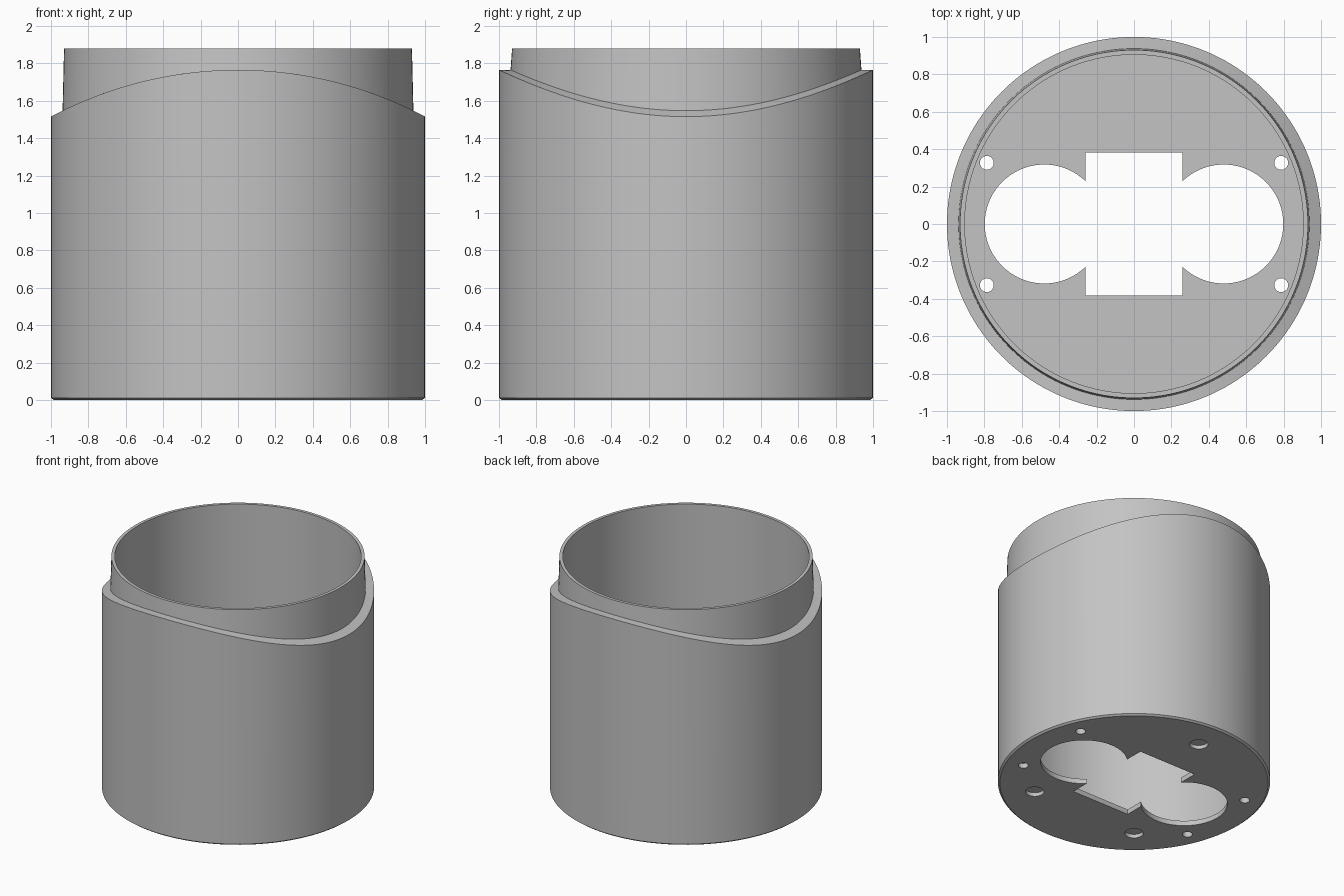
import bpy, bmesh, math

old = bpy.data.objects.get("Cube")
if old:
    bpy.data.objects.remove(old, do_unlink=True)

SEGMENTS = 160
FLOOR = 0.04

grey = bpy.data.materials.new("plain_grey")
grey.use_nodes = True
colour = (0.55, 0.55, 0.55, 1)
grey.diffuse_color = colour
grey.node_tree.nodes["Principled BSDF"].inputs["Base Color"].default_value = colour


def saddle(x):
    """Height of the shoulder: a cylindrical cut running along y."""
    radius = 2.125
    return 1.765 - radius + math.sqrt(radius ** 2 - x ** 2)


def flat(z):
    return lambda x: z


# Cup: outer shell, saddle shoulder, tapered collar, hollow inside and floor
profile = [(0.985, flat(0)), (1, flat(0.012)), (1, saddle), (0.938, saddle),
           (0.93, flat(1.88)), (0.905, flat(1.88)), (0.905, flat(FLOOR))]
bm = bmesh.new()
rings = []
for r, height in profile:
    ring = []
    for i in range(SEGMENTS):
        a = math.tau * i / SEGMENTS
        x = r * math.cos(a)
        ring.append(bm.verts.new((x, r * math.sin(a), height(x))))
    rings.append(ring)
for low, high in zip(rings, rings[1:]):
    for i in range(SEGMENTS):
        j = (i + 1) % SEGMENTS
        bm.faces.new((low[i], low[j], high[j], high[i]))
bm.faces.new(rings[0][::-1])
bm.faces.new(rings[-1])
bmesh.ops.recalc_face_normals(bm, faces=bm.faces)
mesh = bpy.data.meshes.new("cup_body")
bm.to_mesh(mesh)
bm.free()
mesh.materials.append(grey)
cup = bpy.data.objects.new("cup_body", mesh)
bpy.context.collection.objects.link(cup)


def cut(cutter):
    """Subtract a helper from the cup, then remove it."""
    cutter.hide_render = True
    cutter.data.materials.append(grey)
    mod = cup.modifiers.new("cut", 'BOOLEAN')
    mod.operation = 'DIFFERENCE'
    mod.solver = 'EXACT'
    mod.object = cutter
    bpy.ops.object.select_all(action='DESELECT')
    bpy.context.view_layer.objects.active = cup
    cup.select_set(True)
    bpy.ops.object.modifier_apply(modifier=mod.name)
    bpy.data.objects.remove(cutter, do_unlink=True)


def cut_hole(x, y, r, top, sides):
    bottom = -0.1
    bpy.ops.mesh.primitive_cylinder_add(vertices=sides, radius=r, depth=top - bottom,
                                        location=(x, y, (top + bottom) / 2))
    cut(bpy.context.object)


# Floor opening: central rectangle joined to two round openings
bpy.ops.mesh.primitive_cube_add(size=1)
block = bpy.context.object
block.scale = (0.52, 0.765, 0.3)
cut(block)
for side in (-1, 1):
    cut_hole(side * 0.48, 0, 0.318, 0.15, 96)
    # Small screw holes
    for end in (-1, 1):
        cut_hole(side * 0.787, end * 0.327, 0.037, 0.15, 32)

# Shallow blind pockets under the floor
for angle in (90, -50, -130):
    a = math.radians(angle)
    cut_hole(0.74 * math.cos(a), 0.74 * math.sin(a), 0.068, 0.03, 32)

bpy.ops.object.select_all(action='DESELECT')
bpy.context.view_layer.objects.active = cup
cup.select_set(True)
bpy.ops.object.shade_smooth_by_angle(angle=math.radians(30))
